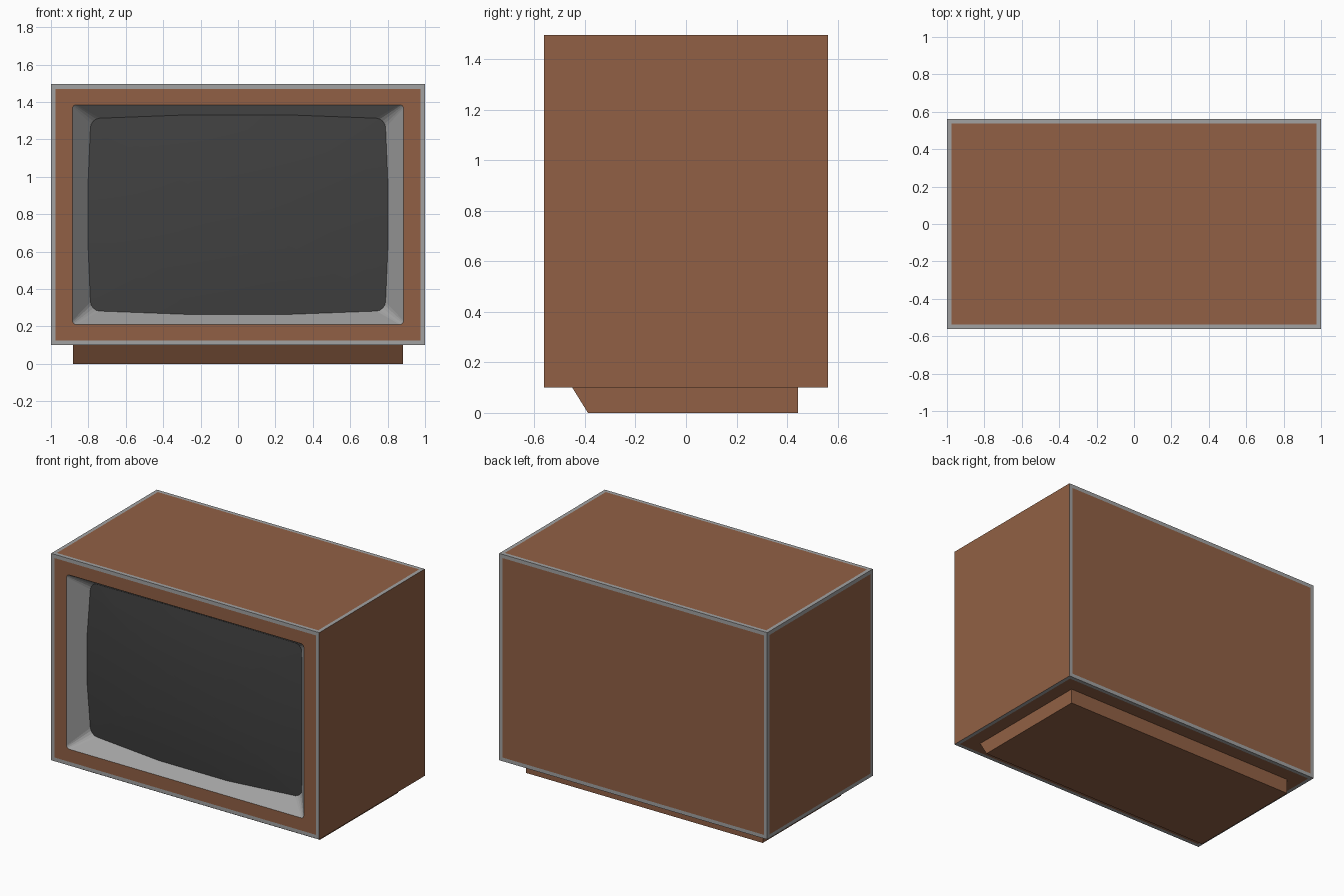
import bpy, bmesh, math

if "Cube" in bpy.data.objects:
    bpy.data.objects.remove(bpy.data.objects["Cube"])

Y0, Y1 = -0.5625, 0.5625      # cabinet front and back
Z0, Z1 = 0.10, 1.495          # cabinet bottom and top
TRIM = 0.025
CZ, HW, HH = 0.7975, 0.885, 0.5875   # screen opening centre height and half sizes


def material(name, rgb):
    m = bpy.data.materials.new(name)
    m.diffuse_color = (*rgb, 1)
    m.use_nodes = True
    m.node_tree.nodes["Principled BSDF"].inputs["Base Color"].default_value = m.diffuse_color
    return m


wood = material("brown_wood", (0.285, 0.118, 0.059))
grey = material("grey_trim", (0.36, 0.36, 0.36))
glass = material("dark_glass", (0.052, 0.052, 0.052))


def finish(name, bm, mats, face_front=False):
    bm.normal_update()
    if face_front:
        for f in bm.faces:
            if f.normal.y > 0:
                f.normal_flip()
    else:
        bmesh.ops.recalc_face_normals(bm, faces=bm.faces[:])
    me = bpy.data.meshes.new(name)
    bm.to_mesh(me)
    bm.free()
    for m in mats:
        me.materials.append(m)
    ob = bpy.data.objects.new(name, me)
    bpy.context.collection.objects.link(ob)
    return ob


def rounded_loop(hw, hh, r, arc=4, side=3):
    """Rounded rectangle as (x, z) offsets, with subdivided straight sides."""
    corners = []
    for k, (sx, sz) in enumerate([(1, 1), (-1, 1), (-1, -1), (1, -1)]):
        corners.append([(sx * (hw - r) + r * math.cos(a), sz * (hh - r) + r * math.sin(a))
                        for a in [math.pi / 2 * (k + i / arc) for i in range(arc + 1)]])
    pts = []
    for k in range(4):
        pts += corners[k]
        a, b = corners[k][-1], corners[(k + 1) % 4][0]
        pts += [(a[0] + (b[0] - a[0]) * i / side, a[1] + (b[1] - a[1]) * i / side)
                for i in range(1, side)]
    return pts


def bulge(x, z):
    """Depth of the curved glass behind the cabinet front."""
    return 0.056 + 0.04 * (x / 0.79) ** 2 + 0.024 * (z / 0.52) ** 2


def add_ring(bm, pts):
    return [bm.verts.new((x, Y0 + d, CZ + z)) for x, z, d in pts]


def bridge(bm, a, b):
    n = len(a)
    for i in range(n):
        j = (i + 1) % n
        bm.faces.new((a[i], a[j], b[j], b[i]))


# Opening edge, and the line where the glass meets the tapered surround
opening = [(x, z, 0) for x, z in rounded_loop(HW, HH, 0.02)]
glass_edge = []
for x, z in rounded_loop(HW, HH, 0.055):
    ex, ez = x, z
    for _ in range(12):
        d = bulge(ex, ez)
        ex, ez = x * (1 - 0.113 * d / 0.12), z * (1 - 0.128 * d / 0.12)
    glass_edge.append((ex, ez, bulge(ex, ez)))

# Cabinet: box with flush trim on every face except the right side; front left open
bm = bmesh.new()
bmesh.ops.create_cube(bm, size=1)
for v in bm.verts:
    v.co = (v.co.x * 2, v.co.y * (Y1 - Y0), (Z0 + Z1) / 2 + v.co.z * (Z1 - Z0))
bm.normal_update()
front = next(f for f in bm.faces if f.normal.y < -0.9)
trimmed = [f for f in bm.faces if f.normal.x < 0.9]
rim = bmesh.ops.inset_individual(bm, faces=trimmed, thickness=TRIM, use_even_offset=True)["faces"]
for f in rim:
    f.material_index = 1
bmesh.ops.delete(bm, geom=[front], context='FACES_ONLY')
finish("cabinet", bm, [wood, grey])

# Front panel with the rounded opening
bm = bmesh.new()
w = 1 - TRIM
outer = [bm.verts.new((x, Y0, z)) for x, z in
         [(w, Z1 - TRIM), (-w, Z1 - TRIM), (-w, Z0 + TRIM), (w, Z0 + TRIM)]]
inner = add_ring(bm, opening)
edges = [bm.edges.new((r[i], r[(i + 1) % len(r)])) for r in (outer, inner) for i in range(len(r))]
bmesh.ops.triangle_fill(bm, edges=edges, use_beauty=True, use_dissolve=False, normal=(0, -1, 0))
finish("front_panel", bm, [wood], True)

# Tapered screen surround
bm = bmesh.new()
bridge(bm, add_ring(bm, opening), add_ring(bm, glass_edge))
finish("screen_surround", bm, [grey], True)

# Bulging glass screen
bm = bmesh.new()
prev = add_ring(bm, glass_edge)
for t in (0.85, 0.7, 0.55, 0.4, 0.2):
    ring = add_ring(bm, [(x * t, z * t, bulge(x * t, z * t)) for x, z, _ in glass_edge])
    bridge(bm, prev, ring)
    prev = ring
mid = bm.verts.new((0, Y0 + bulge(0, 0), CZ))
for i in range(len(prev)):
    bm.faces.new((prev[i], prev[(i + 1) % len(prev)], mid))
for f in bm.faces:
    f.smooth = True
finish("screen", bm, [glass], True)

# Plinth with a sloped front
bm = bmesh.new()
profile = [(-0.45, Z0), (-0.388, 0), (0.443, 0), (0.443, Z0)]
ends = [[bm.verts.new((x, y, z)) for y, z in profile] for x in (-0.883, 0.883)]
bridge(bm, *ends)
for e in ends:
    bm.faces.new(e)
finish("plinth", bm, [wood])
